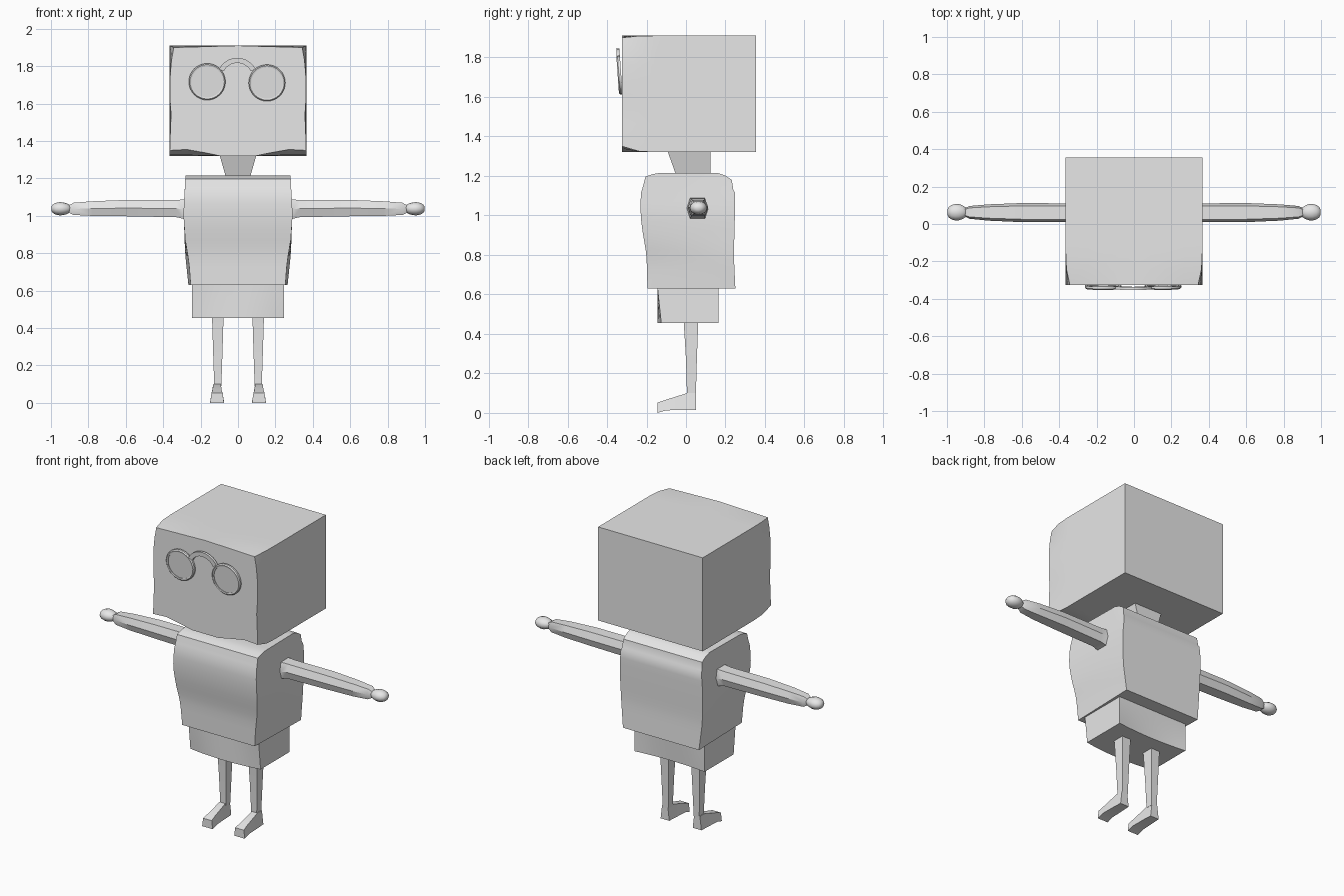
import bpy, bmesh, math
from mathutils import Vector

if "Cube" in bpy.data.objects:
    bpy.data.objects.remove(bpy.data.objects["Cube"])

grey = bpy.data.materials.new("plain grey")
grey.diffuse_color = (0.8, 0.8, 0.8, 1)
grey.use_nodes = True
grey.node_tree.nodes["Principled BSDF"].inputs["Base Color"].default_value = grey.diffuse_color


def finish(name, bm, angle=30):
    bmesh.ops.recalc_face_normals(bm, faces=bm.faces)
    me = bpy.data.meshes.new(name)
    bm.to_mesh(me)
    bm.free()
    me.materials.append(grey)
    ob = bpy.data.objects.new(name, me)
    bpy.context.collection.objects.link(ob)
    bpy.ops.object.select_all(action='DESELECT')
    ob.select_set(True)
    bpy.context.view_layer.objects.active = ob
    bpy.ops.object.shade_smooth_by_angle(angle=math.radians(angle))
    return ob


def shaped_box(name, shape, cuts=7):
    """Gridded cube whose -1..1 coordinates go through shape(u, v, w)."""
    bm = bmesh.new()
    bmesh.ops.create_cube(bm, size=2)
    bmesh.ops.subdivide_edges(bm, edges=bm.edges[:], cuts=cuts, use_grid_fill=True)
    for v in bm.verts:
        v.co = Vector(shape(*v.co))
    return finish(name, bm, 35)


def loft(name, rings, angle=30, closed=False):
    """Skin equal-length rings of points; cap the ends unless closed."""
    bm = bmesh.new()
    vs = [[bm.verts.new(p) for p in r] for r in rings]
    n = len(vs[0])
    pairs = list(zip(vs, vs[1:])) + ([(vs[-1], vs[0])] if closed else [])
    for a, b in pairs:
        for i in range(n):
            bm.faces.new((a[i], a[(i + 1) % n], b[(i + 1) % n], b[i]))
    if not closed:
        bm.faces.new(vs[0])
        bm.faces.new(vs[-1])
    return finish(name, bm, angle)


def lerp(table, t):
    """Piecewise linear lookup in (t, value) pairs."""
    if t <= table[0][0]:
        return table[0][1]
    for (a, p), (b, q) in zip(table, table[1:]):
        if t <= b:
            return p + (q - p) * (t - a) / (b - a)
    return table[-1][1]


# Head: a box with softly dented front corners
def head_shape(u, v, w):
    f = max(0, -v - 0.7) / 0.3
    dent = lerp([(-1, 0), (-.6, .002), (-.3, .008), (0, .002), (.6, .003), (1, .022)], w)
    z = 1.615 + 0.295 * w
    rise = lerp([(0, 0), (.28, 0), (.7, .036), (1, .03)], abs(u))
    z += f * (rise * max(0, -w - .75) * 4 - 0.01 * abs(u) * max(0, w - .75) * 4)
    return u * (0.365 - f * dent), 0.015 + 0.34 * v, z


shaped_box("head", head_shape)


# Neck: tapered block
def neck_shape(u, v, w):
    t = (w + 1) / 2
    return u * (0.06 + 0.04 * t), 0.015 + 0.025 * (1 - t) + v * (0.085 + 0.025 * t), 1.19 + 0.14 * t


shaped_box("neck", neck_shape, 1)

# Torso: box following a belly and back profile
FRONT = [(.63, -.195), (.8, -.2), (.95, -.225), (1.05, -.232), (1.14, -.225), (1.21, -.205)]
BACK = [(.63, .25), (.8, .242), (.9, .245), (1.1, .25), (1.21, .232)]
FRONT_W = [(.63, .253), (.75, .262), (.87, .282), (1, .292), (1.21, .282)]
BACK_W = [(.63, .265), (.8, .283), (1, .29), (1.21, .275)]


def torso_shape(u, v, w):
    z = 0.9225 + 0.2925 * w
    t = (v + 1) / 2
    y = lerp(FRONT, z) * (1 - t) + lerp(BACK, z) * t
    x = u * (lerp(FRONT_W, z) * (1 - t) + lerp(BACK_W, z) * t)
    if w > 0.7:
        z -= lerp([(-1, .018), (-.75, 0), (.75, 0), (1, .035)], v)
    return x, y, z


shaped_box("torso", torso_shape, 11)


# Hips: short box, slightly bulged in front and hollow behind
def hips_shape(u, v, w):
    low = (1 - w) / 2
    y = 0.01 + 0.155 * v
    y += low * (0.02 * u * u if v < -.9 else -0.015 * (1 - u * u) if v > .9 else 0)
    return 0.245 * u, y, 0.5475 + 0.0925 * w


shaped_box("hips", hips_shape)

# Arms, hands, legs and feet, mirrored
HEX = [(-1, 0), (-.7, 1), (.7, 1), (1, 0), (.7, -1), (-.7, -1)]
ARM = [(.25, .0, .115, .975, 1.09), (.295, .005, .112, .985, 1.087), (.33, .01, .11, .993, 1.085),
       (.6, .01, .112, .998, 1.085), (.78, .018, .105, 1.0, 1.078), (.88, .028, .096, 1.005, 1.07),
       (.905, .04, .085, 1.018, 1.055)]
HAND = [(.892, .012), (.898, .024), (.915, .036), (.935, .043), (.955, .044),
        (.975, .039), (.99, .028), (.998, .014)]
LEG = [(.47, .031, -.012, .062), (.27, .025, .0, .055), (.09, .019, .005, .05)]
FOOT = [(.05, .015, .1, .03, .02), (.005, .015, .1, .033, .02),
        (-.1, .013, .067, .036, .025), (-.145, 0, .052, .037, .03)]

for side, s in (("right", -1), ("left", 1)):
    loft(side + "_arm", [[(s * x, (y0 + y1) / 2 + a * (y1 - y0) / 2, (z0 + z1) / 2 + b * (z1 - z0) / 2)
                          for a, b in HEX] for x, y0, y1, z0, z1 in ARM], 35)
    loft(side + "_hand", [[(s * x, .063 + r * math.cos(i * math.tau / 12),
                            1.038 + .8 * r * math.sin(i * math.tau / 12)) for i in range(12)]
                          for x, r in HAND] , 60)
    c = s * 0.108
    loft(side + "_leg", [[(c - h, y0, z), (c + h, y0, z), (c + h, y1, z), (c - h, y1, z)]
                         for z, h, y0, y1 in LEG])
    c = s * 0.112
    loft(side + "_foot", [[(c - hb, y, zb), (c + hb, y, zb), (c + ht, y, zt), (c - ht, y, zt)]
                          for y, zb, zt, hb, ht in FOOT])


# Glasses: tilted rims with lenses, joined by an arched bridge
def tilt(z):
    return -0.336 - 0.07 * (z - 1.71)


for side, cx, cz in (("right", -.165, 1.717), ("left", .155, 1.711)):
    def circle(r, dy, n=32):
        return [(cx + r * math.cos(i * math.tau / n), tilt(cz + r * math.sin(i * math.tau / n)) + dy,
                 cz + r * math.sin(i * math.tau / n)) for i in range(n)]
    loft(side + "_rim", [circle(.098, .008), circle(.098, -.004), circle(.092, -.01),
                         circle(.084, -.008), circle(.084, .008)], 40, closed=True)
    loft(side + "_lens", [circle(.086, .003), circle(.086, -.003)])

bridge = []
for i in range(11):
    a = math.radians(155 - 13 * i)
    ring = []
    for r, dy in ((1, -.008), (1, .008), (.74, .008), (.74, -.008)):
        x, z = -.004 + .108 * r * math.cos(a), 1.74 + .105 * r * math.sin(a)
        ring.append((x, tilt(z) + dy, z))
    bridge.append(ring)
loft("bridge", bridge)
